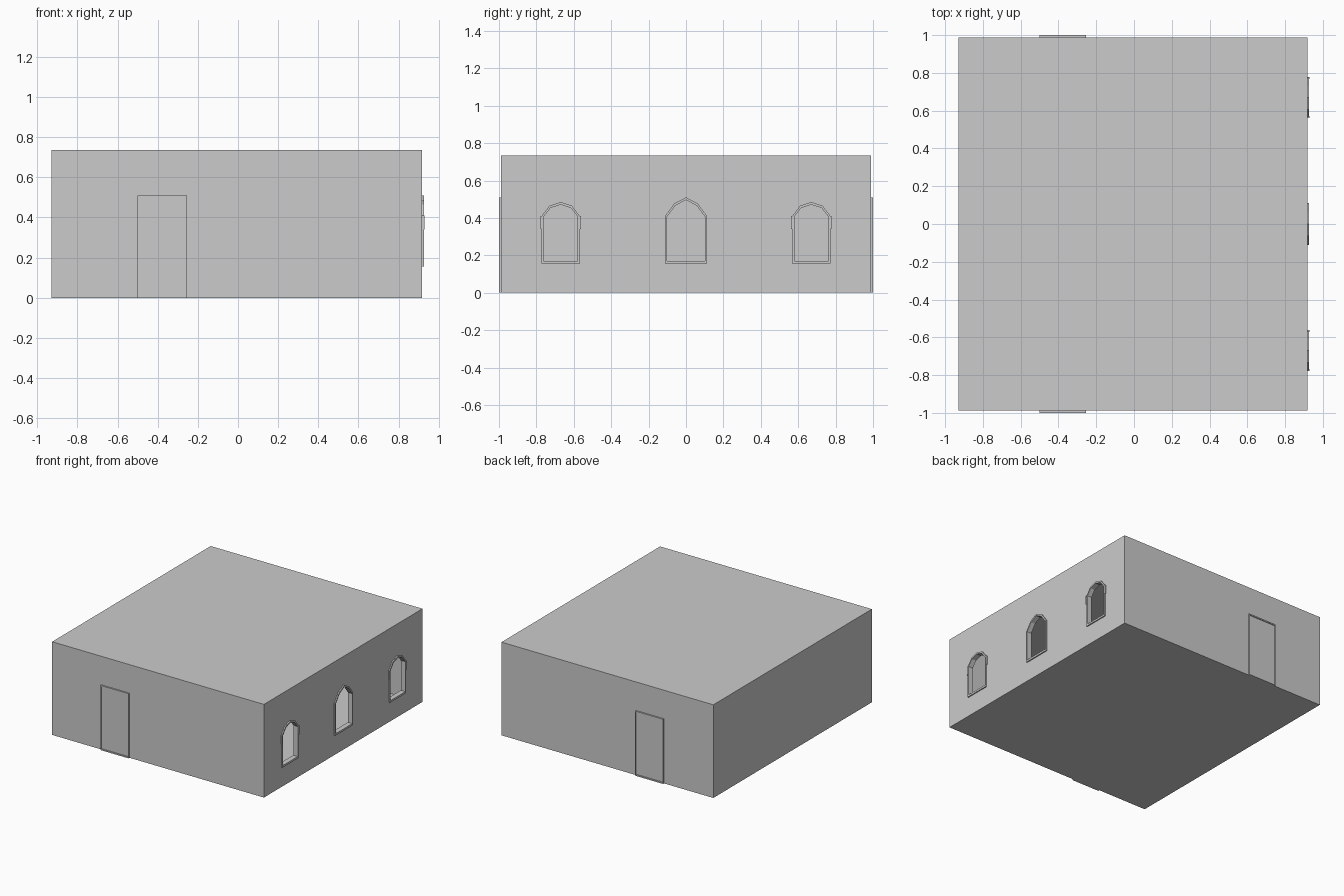
import bpy, bmesh
from mathutils import Vector

if "Cube" in bpy.data.objects:
    bpy.data.objects.remove(bpy.data.objects["Cube"])

X0, X1, Y, H, T = -0.93, 0.918, 0.988, 0.735, 0.03


def make(name, bm):
    bmesh.ops.recalc_face_normals(bm, faces=bm.faces)
    me = bpy.data.meshes.new(name)
    bm.to_mesh(me)
    bm.free()
    ob = bpy.data.objects.new(name, me)
    bpy.context.collection.objects.link(ob)
    return ob


def add_box(bm, lo, hi):
    lo, hi = Vector(lo), Vector(hi)
    r = bmesh.ops.create_cube(bm, size=1)
    bmesh.ops.scale(bm, vec=hi - lo, verts=r['verts'])
    bmesh.ops.translate(bm, vec=(lo + hi) / 2, verts=r['verts'])


def box(name, lo, hi):
    bm = bmesh.new()
    add_box(bm, lo, hi)
    return make(name, bm)


def prism(name, pts, x0, x1):
    # closed (y, z) outline extruded along x
    bm = bmesh.new()
    a = bm.faces.new([bm.verts.new((x0, y, z)) for y, z in pts])
    r = bmesh.ops.extrude_face_region(bm, geom=[a])
    bmesh.ops.translate(bm, vec=(x1 - x0, 0, 0),
                        verts=[v for v in r['geom'] if isinstance(v, bmesh.types.BMVert)])
    return make(name, bm)


def ring(name, outer, inner, p):
    # frame between two outlines; p(pt, k) gives the 3D point, k = 0 back, 1 front
    bm = bmesh.new()
    n = len(outer)
    loops = [[bm.verts.new(p(q, k)) for q in pts]
             for pts, k in ((outer, 0), (outer, 1), (inner, 1), (inner, 0))]
    for a in range(4):
        b = (a + 1) % 4
        for i in range(n):
            j = (i + 1) % n
            bm.faces.new((loops[a][i], loops[a][j], loops[b][j], loops[b][i]))
    return make(name, bm)


def arch(c, w, base, spring, shoulder, apex):
    half = [(w, base), (w, spring), shoulder]
    right = [(c + y, z) for y, z in half]
    left = [(c - y, z) for y, z in reversed(half)]
    return right + [(c, apex)] + left


# hollow room shell
walls = box("room_walls", (X0, -Y, 0), (X1, Y, H))
cutters = [box("room_hollow", (X0 + T, -Y + T, T * 0.3), (X1 - T, Y - T, H - T * 0.3))]

# arched windows: centre, shoulder and apex sizes
for tag, c, w, sh, top in (("front", -0.67, 0.102, (0.06, 0.465), 0.485),
                           ("middle", 0.0, 0.112, (0.062, 0.478), 0.51),
                           ("back", 0.67, 0.102, (0.06, 0.465), 0.485)):
    outer = arch(c, w, 0.155, 0.41, sh, top)
    inner = arch(c, w - 0.011, 0.17, 0.406, (sh[0] - 0.005, sh[1] - 0.012), top - 0.014)
    cutters.append(prism(tag + "_window_cutter", inner, X1 - 0.1, X1 + 0.1))
    ring(tag + "_window_frame", outer, inner,
         lambda q, k: ((X1 - 0.01, X1 + 0.009)[k], q[0], q[1]))
    # small side blocks beside the outer windows
    if c:
        for s in (-1, 1):
            y = sorted((c + s * (w - 0.004), c + s * (w + 0.006)))
            box(tag + "_window_block", (X1 - 0.005, y[0], 0.34), (X1 + 0.011, y[1], 0.41))

# cut the interior and the window openings, then drop the cutters
for cut in cutters:
    m = walls.modifiers.new("cut", 'BOOLEAN')
    m.operation = 'DIFFERENCE'
    m.solver = 'EXACT'
    m.object = cut
bpy.context.view_layer.update()
dg = bpy.context.evaluated_depsgraph_get()
me = bpy.data.meshes.new_from_object(walls.evaluated_get(dg))
walls.modifiers.clear()
walls.data = me
for cut in cutters:
    bpy.data.objects.remove(cut)

# matching doors on the front and back walls
a, b, top, t = -0.5, -0.255, 0.51, 0.01
door_out = [(a, 0), (b, 0), (b, top), (a, top)]
door_in = [(a + t * .5, t), (b - t * .5, t), (b - t * .5, top - t), (a + t * .5, top - t)]
for tag, s in (("front", -1), ("back", 1)):
    ring(tag + "_door_frame", door_out, door_in,
         lambda q, k: (q[0], s * (Y - 0.005, 1.0)[k], q[1]))
    y = sorted((s * (Y - 0.005), s * (Y + 0.005)))
    box(tag + "_door_panel", (a + .004, y[0], 0.005), (b - .004, y[1], top - .005))
